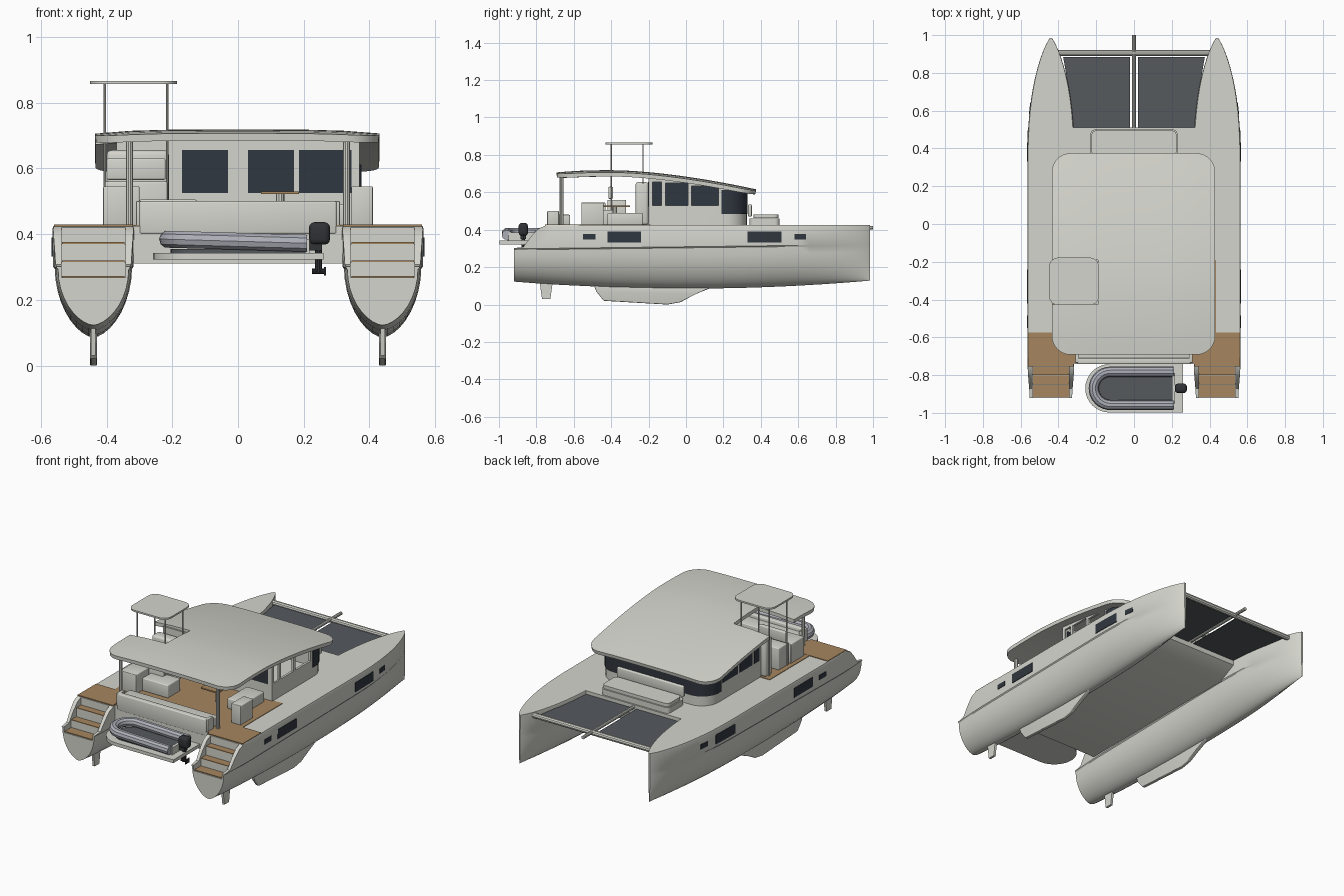
import bpy, bmesh
from math import sin, cos, pi, radians
from mathutils import Vector

if "Cube" in bpy.data.objects:
    bpy.data.objects.remove(bpy.data.objects["Cube"])


def material(name, r, g, b):
    m = bpy.data.materials.new(name)
    m.use_nodes = True
    m.diffuse_color = (r, g, b, 1)
    m.node_tree.nodes["Principled BSDF"].inputs["Base Color"].default_value = (r, g, b, 1)
    return m


WHITE = material("gelcoat white", .66, .66, .61)
GLASS = material("dark glass", .03, .038, .05)
TEAK = material("teak", .38, .24, .115)
NET = material("net grey", .09, .1, .11)
TUBE = material("inflatable grey", .42, .43, .48)
BLACK = material("engine black", .03, .032, .036)


def activate(ob):
    bpy.ops.object.select_all(action='DESELECT')
    ob.select_set(True)
    bpy.context.view_layer.objects.active = ob


def smooth(ob):
    activate(ob)
    bpy.ops.object.shade_smooth_by_angle(angle=radians(32))


def finish(name, bm, mat, fix=True):
    if fix:
        bmesh.ops.recalc_face_normals(bm, faces=bm.faces)
    me = bpy.data.meshes.new(name)
    bm.to_mesh(me)
    bm.free()
    me.materials.append(mat)
    ob = bpy.data.objects.new(name, me)
    bpy.context.collection.objects.link(ob)
    smooth(ob)
    return ob


def apply(ob, kind, **settings):
    mod = ob.modifiers.new(kind, kind)
    for key, value in settings.items():
        setattr(mod, key, value)
    activate(ob)
    bpy.ops.object.modifier_apply(modifier=mod.name)
    smooth(ob)


def cut(ob, cutter):
    apply(ob, 'BOOLEAN', operation='DIFFERENCE', solver='EXACT', object=cutter)
    bpy.data.objects.remove(cutter)


def prism(name, pts, axis, lo, hi, mat, bevel=0):
    """Extrude a flat outline along one axis."""
    place = {'x': lambda a, b, d: (d, a, b), 'y': lambda a, b, d: (a, d, b),
             'z': lambda a, b, d: (a, b, d)}[axis]
    bm = bmesh.new()
    ends = [[bm.verts.new(place(a, b, d)) for a, b in pts] for d in (lo, hi)]
    for end in ends:
        bm.faces.new(end)
    for i in range(len(pts)):
        j = (i + 1) % len(pts)
        bm.faces.new((ends[0][i], ends[0][j], ends[1][j], ends[1][i]))
    if bevel:
        bmesh.ops.bevel(bm, geom=bm.edges[:], offset=bevel, segments=3, profile=.5, affect='EDGES')
    return finish(name, bm, mat)


def box(name, x0, x1, y0, y1, z0, z1, mat=WHITE, bevel=0):
    return prism(name, [(x0, y0), (x1, y0), (x1, y1), (x0, y1)], 'z', z0, z1, mat, bevel)


def rounded(x0, x1, y0, y1, r, n=8):
    pts = []
    for k, (cx, cy) in enumerate([(x1 - r, y1 - r), (x0 + r, y1 - r), (x0 + r, y0 + r), (x1 - r, y0 + r)]):
        pts += [(cx + r * cos((k + i / n) * pi / 2), cy + r * sin((k + i / n) * pi / 2)) for i in range(n + 1)]
    return pts


def pipe(name, pts, r, mat=WHITE):
    cu = bpy.data.curves.new(name, 'CURVE')
    cu.dimensions, cu.bevel_depth, cu.bevel_resolution, cu.use_fill_caps = '3D', r, 3, True
    sp = cu.splines.new('POLY')
    sp.points.add(len(pts) - 1)
    for p, co in zip(sp.points, pts):
        p.co = (*co, 1)
    ob = bpy.data.objects.new(name, cu)
    bpy.context.collection.objects.link(ob)
    activate(ob)
    bpy.ops.object.convert(target='MESH')
    ob = bpy.context.object
    ob.data.materials.clear()
    ob.data.materials.append(mat)
    smooth(ob)


def band(name, pts, z0, z1, mat=GLASS):
    """Thin upright strip along a plan path."""
    bm = bmesh.new()
    cols = [[bm.verts.new((x, y, z)) for z in (z0, z1)] for x, y in pts]
    for a, b in zip(cols, cols[1:]):
        bm.faces.new((a[0], b[0], b[1], a[1]))
    ob = finish(name, bm, mat, False)
    apply(ob, 'SOLIDIFY', thickness=.004, offset=0)


DECK, HULL_X = .425, .44


# Hulls
def half_width(y):
    t = max(0, (y - .3) / .69)
    return max(.004, .125 * max(0, 1 - t ** 2.5) ** .8 - .06 * max(0, -.74 - y))


def hull(name, cx):
    bm = bmesh.new()
    rings = []
    ys = [-.92, -.8, -.7, -.4, -.1, .15] + [.3 + .685 * sin(i / 14 * pi / 2) for i in range(15)]
    for y in ys:
        w = half_width(y)
        keel = .085 + .04 * (y / .95) ** 2
        ledge = .303 + .012 * y
        half = [(.97 * w, DECK), (w, DECK - .01), (.98 * w, ledge + .006), (.94 * w, ledge)]
        half += [(.94 * w * (1 - s * s) ** .6, ledge - s * (ledge - keel))
                 for s in [sin(i / 9 * pi / 2) for i in range(1, 9)]]
        ring = half + [(0, keel)] + [(-x, z) for x, z in reversed(half)]
        rings.append([bm.verts.new((cx + x, y, z)) for x, z in ring])
    for a, b in zip(rings, rings[1:]):
        for i in range(len(a)):
            j = (i + 1) % len(a)
            bm.faces.new((a[i], a[j], b[j], b[i]))
    bm.faces.new(rings[0])
    bm.faces.new(rings[-1])
    return finish(name, bm, WHITE)


steps = [(-.755, -.8, .37), (-.8, -.85, .315), (-.85, -.915, .268)]
for side, s in (("left", 1), ("right", -1)):
    c = s * HULL_X
    ob = hull(side + "_hull", c)
    cut(ob, prism("stern_cutter", [(-.74, .6), (-.74, .427), (-.79, .405), (-.83, .362), (-.87, .308),
                                   (-1, .29), (-1, .6)], 'x', c - .2, c + .2, WHITE))
    stair = [(-.755, .6)]
    for y0, y1, z in steps:
        stair += [(y0, z), (y1, z)]
    stair[-1] = (-1, steps[-1][2])
    cut(ob, prism("stair_cutter", stair + [(-1, .6)], 'x', c - .097, c + .097, WHITE))
    for i, (y0, y1, z) in enumerate(steps):
        box(f"{side}_tread_{i}", c - .095, c + .095, y1, y0 - .002, z, z + .005, TEAK)
    box(side + "_stern_teak", c - .12, c + .12, -.755, -.575, DECK - .002, DECK + .004, TEAK)
    # keel, rudder and hull windows
    prism(side + "_keel", [(-.5, .12), (-.48, .07), (-.44, .02), (-.1, 0), (-.03, .012), (.05, .055), (.16, .1)],
          'x', c - .011, c + .011, WHITE, .004)
    prism(side + "_rudder", [(-.785, .14), (-.77, .03), (-.725, .03), (-.71, .14)], 'x', c - .007, c + .007, WHITE)
    for y0, y1, z0, z1 in [(-.42, -.24, .332, .39), (-.55, -.485, .347, .376),
                           (.33, .51, .332, .39), (.58, .64, .347, .376)]:
        ys = [y0 + (y1 - y0) * i / 6 for i in range(7)]
        band(side + "_hull_window", [(c + s * (half_width(y) * .99 + .001), y) for y in ys], z0, z1)

# Bridge deck and cockpit floor
prism("bridge_deck", [(.51, DECK), (.51, .37), (.4, .31), (-.74, .31), (-.74, DECK)], 'x', -.345, .345, WHITE)
box("cockpit_floor", -.435, .435, -.735, -.19, DECK - .002, DECK + .003, TEAK)

# Bow beams and nets
pipe("bow_crossbeam", [(-.4, .905, .405), (.4, .905, .405)], .016)
pipe("centre_beam", [(0, .5, .41), (0, 1, .41)], .01)
for s in (1, -1):
    prism("bow_net", [(s * .02, .5), (s * .325, .5), (s * .335, .65), (s * .375, .885), (s * .02, .885)],
          'z', .4, .404, NET)


# Roof
def roof_z(x, y):
    z = .718 - .16 * max(0, y + .38) ** 1.6 * 1.0 + (-.2 * (y + .45) ** 2 if y < -.45 else 0)
    return z - .012 * (x / .43) ** 4


def plate_roof():
    bm = bmesh.new()
    bm.faces.new([bm.verts.new((x, y, 0)) for x, y in rounded(-.435, .43, -.692, .375, .1)])
    for axis, n in ((0, 8), (1, 18)):
        for i in range(1, n):
            co = Vector((0, 0, 0))
            co[axis] = (-.435 + .865 * i / n) if axis == 0 else (-.692 + 1.067 * i / n)
            no = Vector((1 - axis, axis, 0))
            bmesh.ops.bisect_plane(bm, geom=bm.verts[:] + bm.edges[:] + bm.faces[:], plane_co=co, plane_no=no)
    for v in bm.verts:
        v.co.z = roof_z(v.co.x, v.co.y)
    for f in bm.faces:
        f.normal_update()
        if f.normal.z < 0:
            f.normal_flip()
    return finish("roof", bm, WHITE, False)


roof = plate_roof()
apply(roof, 'SOLIDIFY', thickness=.022, offset=-1)
cut(roof, box("helm_notch", -.6, -.19, -.425, -.19, .5, .9))
for s in (1, -1):
    pipe("roof_post", [(s * .33, -.665, DECK), (s * .33, -.665, .695)], .011)

# Cabin shell with windows
W = .37
nose = [p for p in rounded(-W, W, -.2, .325, .11) if p[1] > .2]
plan = [(W, -.2), (W, -.05), (W, .1)] + nose + [(-W, .1), (-W, -.05), (-W, -.2)]
bm = bmesh.new()
low = [bm.verts.new((x, y, DECK - .005)) for x, y in plan]
top = [bm.verts.new((x, y, roof_z(x, y) - .012)) for x, y in plan]
for i in range(len(plan)):
    j = (i + 1) % len(plan)
    bm.faces.new((low[i], low[j], top[j], top[i]))
cabin = finish("cabin", bm, WHITE, False)
apply(cabin, 'SOLIDIFY', thickness=.014, offset=-1)
for y0, y1, z1 in [(-.18, -.13, .655), (-.11, .01, .65), (.03, .175, .635)]:
    cut(cabin, box("window_cutter", W - .05, W + .05, y0, y1, .53, z1))
    box("cabin_side_window", -W - .003, -W + .017, y0, y1, .53, z1, GLASS)
wrap = [(x * 1.008, y + .003) for x, y in nose]
band("windshield", [(W + .003, .19)] + wrap + [(-W - .003, .19)], .485, .612)
for x0, x1 in [(-.17, -.03), (.03, .17), (.185, .345)]:
    box("saloon_door_glass", x0, x1, -.204, -.184, .525, .655, GLASS)

# Foredeck lounge
prism("lounge_base", rounded(-.23, .23, .34, .5, .025), 'z', DECK - .005, .46, WHITE)
prism("lounge_cushion", rounded(-.225, .225, .36, .495, .025), 'z', .462, .482, WHITE)
box("lounge_backrest", -.225, .225, .332, .352, .47, .535, WHITE, .006)

# Helm station with its own hardtop
prism("helm_hardtop", rounded(-.45, -.185, -.43, -.178, .05), 'z', .856, .866, WHITE)
for x in (-.405, -.215):
    for y in (-.4, -.23):
        pipe("hardtop_post", [(x, y, DECK), (x, y, .86)], .004)
box("helm_console", -.4, -.21, -.27, -.2, DECK, .655, WHITE, .015)
box("helm_seat", -.405, -.215, -.42, -.32, DECK, .56, WHITE, .006)
box("helm_backrest", -.4, -.22, -.415, -.39, .565, .63, WHITE, .006)

# Cockpit furniture
box("stern_bench", -.3, .3, -.735, -.62, DECK, .48, WHITE, .005)
box("stern_bench_back", -.3, .3, -.742, -.71, .4, .5, WHITE, .006)
for s in (1, -1):
    box("bench_end", s * .3 - .01, s * .3 + .01, -.735, -.68, DECK, .5, WHITE, .003)
box("galley_cabinet", .345, .41, -.56, -.44, DECK, .545, WHITE, .004)
box("side_locker", -.41, -.3, -.56, -.43, DECK, .545, WHITE, .004)
box("side_seat", -.3, -.125, -.5, -.38, DECK, .505, WHITE, .006)
box("dining_seat", .22, .34, -.42, -.23, DECK, .49, WHITE, .006)
box("table_top", .07, .185, -.46, -.3, .522, .53, TEAK)
pipe("table_leg", [(.128, -.38, DECK), (.128, -.38, .523)], .013)


# Dinghy on the stern
def u_shape(radius, x_arc, x_end, n=16):
    arc = [(x_arc - radius * sin(i / n * pi), -.87 + radius * cos(i / n * pi)) for i in range(n + 1)]
    return [(x_end, -.87 + radius)] + arc + [(x_end, -.87 - radius)]


prism("dinghy_hull", u_shape(.128, -.13, .26), 'z', .322, .342, WHITE)
prism("dinghy_floor", u_shape(.085, -.12, .205), 'z', .343, .355, NET)
pipe("dinghy_tube", [(x, y, .372 + .012 * (.21 - x) / .42) for x, y in u_shape(.088, -.125, .21)], .027, TUBE)
box("dinghy_transom", .2, .218, -.95, -.79, .34, .385)

# Outboard engine
box("engine_cowl", .216, .28, -.895, -.845, .368, .436, BLACK, .016)
box("engine_bracket", .205, .255, -.885, -.855, .35, .378, BLACK)
pipe("engine_leg", [(.245, -.87, .28), (.245, -.87, .38)], .011, BLACK)
pipe("engine_gearcase", [(.225, -.87, .287), (.268, -.87, .287)], .009, BLACK)
box("propeller", .262, .267, -.89, -.85, .274, .3, BLACK)
